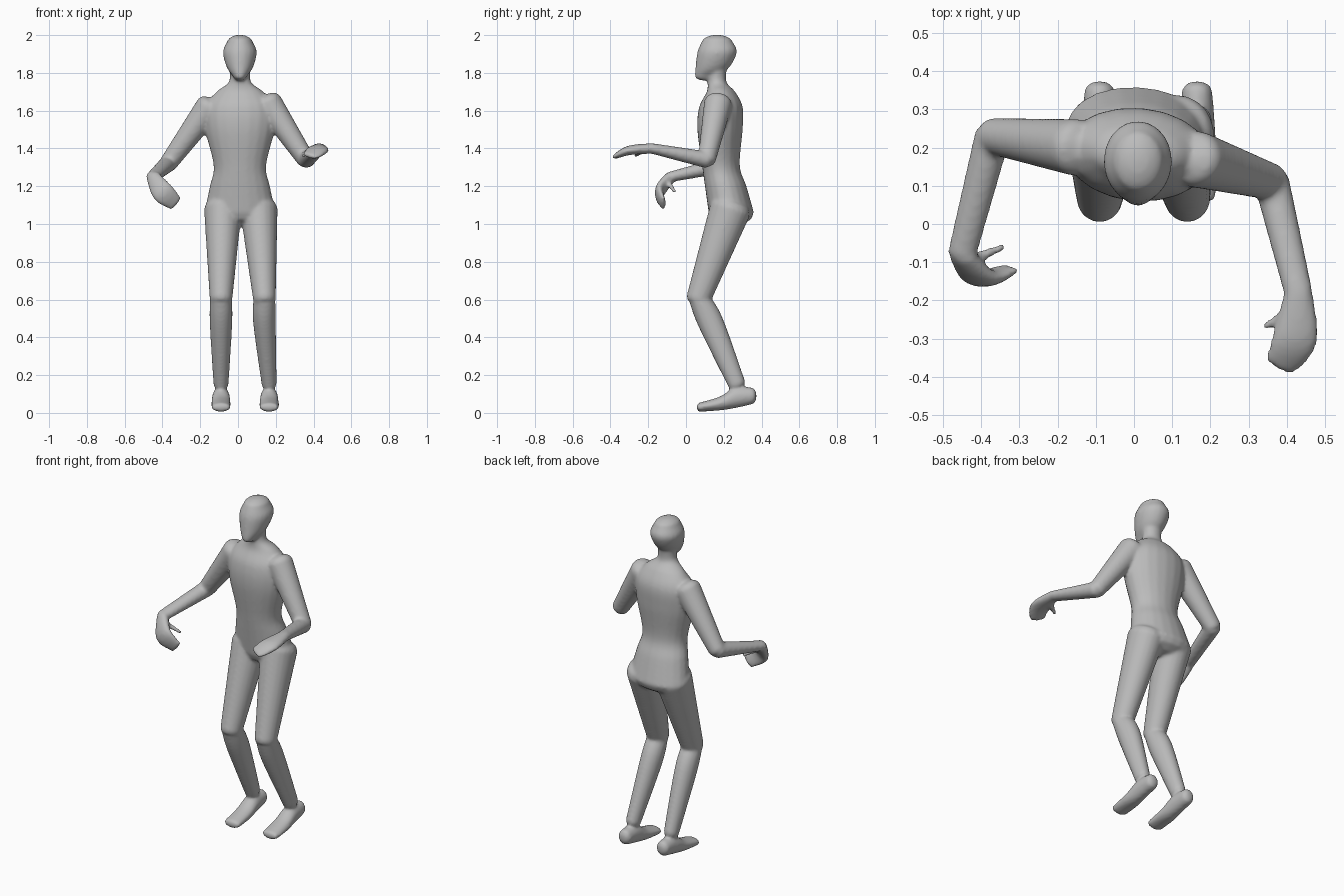
import bpy, bmesh, math
from mathutils import Vector

cube = bpy.data.objects.get("Cube")
if cube:
    bpy.data.objects.remove(cube, do_unlink=True)

X, Y, Z = Vector((1, 0, 0)), Vector((0, 1, 0)), Vector((0, 0, 1))
SIDES = 20
STEPS = 6
bm = bmesh.new()


def spline(points):
    """Smooth curve through the points."""
    path = []
    last = len(points) - 1
    for i in range(last):
        before, start, end, after = (points[min(max(i + k, 0), last)] for k in (-1, 0, 1, 2))
        leave, arrive = (end - before) / 2, (after - start) / 2
        for step in range(STEPS):
            t = step / STEPS
            ease = t * t * (3 - 2 * t)
            path.append(start.lerp(end, ease) + leave * t * (1 - t) ** 2 - arrive * t * t * (1 - t))
    return path + [points[-1]]


def limb(joints, sizes, side, axis=None):
    """Loft ellipses along the joints and close both ends with domes."""
    centers = spline([Vector(j) for j in joints])
    widths = spline([Vector(s) for s in sizes])
    last = len(centers) - 1
    rings = []
    for i, (center, size) in enumerate(zip(centers, widths)):
        along = axis or (centers[min(i + 1, last)] - centers[max(i - 1, 0)]).normalized()
        rings.append((center, size, along))

    def dome(ring, direction):
        center, size, along = ring
        height = min(size) * direction * 0.6
        angles = [math.radians(a) for a in (30, 60, 85)]
        return [(center + along * height * math.sin(a), size * math.cos(a), along) for a in angles]

    rings = dome(rings[0], -1)[::-1] + rings + dome(rings[-1], 1)
    loops = []
    for center, size, along in rings:
        u = (side - along * side.dot(along)).normalized()
        v = along.cross(u)
        turns = [math.tau * k / SIDES for k in range(SIDES)]
        loops.append([bm.verts.new(center + u * size.x * math.cos(a) + v * size.y * math.sin(a))
                      for a in turns])
    for low, high in zip(loops, loops[1:]):
        for k in range(SIDES):
            n = (k + 1) % SIDES
            bm.faces.new((low[k], low[n], high[n], high[k]))
    bm.faces.new(loops[0][::-1])
    bm.faces.new(loops[-1])


def upright(profile, x, side):
    """Loft level sections given as (y, z, half width, half depth)."""
    limb([(x, y, z) for y, z, w, d in profile], [(w, d) for y, z, w, d in profile], side, Z)


# Head, from chin to crown
upright([(.1, 1.78, .035, .055), (.14, 1.83, .07, .09),
         (.165, 1.91, .09, .105), (.165, 1.96, .07, .085)], .01, X)

# Hips, waist, chest, shoulders and neck, turned slightly
upright([(.24, 1.06, .19, .12), (.21, 1.2, .16, .11), (.185, 1.31, .14, .1), (.18, 1.5, .185, .12),
         (.185, 1.62, .185, .115), (.185, 1.7, .125, .075), (.165, 1.75, .06, .05),
         (.165, 1.82, .055, .05)], .01, X - Y * .08)

# Legs: straight thigh, calf and foot
for hip, knee, ankle in ((-.08, -.09, -.09), (.11, .14, .165)):
    limb([(hip, .235, 1.08), (knee, .065, .6)], [(.1, .11), (.06, .065)], X)
    limb([(knee, .07, .6), (knee, .13, .48), (ankle, .27, .15)],
         [(.058, .055), (.06, .068), (.04, .047)], X)
    limb([(ankle, .35, .09), (ankle, .26, .08), (ankle, .18, .05), (ankle, .07, .03)],
         [(.04, .045), (.047, .055), (.052, .037), (.052, .024)], X, -Y)

# Arms, right then left: shoulder, elbow, wrist, knuckles, fingertips, thumb tip, palm direction
right_arm = [(-.15, .2, 1.62), (-.37, .23, 1.32), (-.45, -.08, 1.25),
             (-.4, -.14, 1.17), (-.33, -.12, 1.11), (-.34, -.06, 1.17), (-1, 0, -1)]
left_arm = [(.16, .17, 1.64), (.36, .11, 1.34), (.43, -.18, 1.4),
            (.42, -.3, 1.39), (.38, -.37, 1.36), (.34, -.27, 1.36), (1, 0, 0)]
for arm in (right_arm, left_arm):
    shoulder, elbow, wrist, knuckles, tips, thumb, palm = map(Vector, arm)
    limb([shoulder, elbow], [(.075, .075), (.048, .048)], Y)
    limb([elbow, wrist], [(.047, .045), (.038, .028)], X)
    limb([wrist, knuckles, tips], [(.038, .028), (.06, .025), (.045, .014)], palm)
    limb([wrist.lerp(knuckles, .3), thumb], [(.018, .018), (.01, .01)], Y)

# Fuse every part into one smooth skin
bmesh.ops.recalc_face_normals(bm, faces=bm.faces)
mesh = bpy.data.meshes.new("body")
bm.to_mesh(mesh)
bm.free()
body = bpy.data.objects.new("body", mesh)
bpy.context.collection.objects.link(body)

fuse = body.modifiers.new("fuse", 'REMESH')
fuse.mode = 'VOXEL'
fuse.voxel_size = .009
fuse.use_smooth_shade = True
blend = body.modifiers.new("blend", 'SMOOTH')
blend.factor = .5
blend.iterations = 8

# Plain grey skin
grey = bpy.data.materials.new("plain grey")
grey.use_nodes = True
colour = (.5, .5, .5, 1)
grey.diffuse_color = colour
grey.node_tree.nodes["Principled BSDF"].inputs["Base Color"].default_value = colour
mesh.materials.append(grey)
